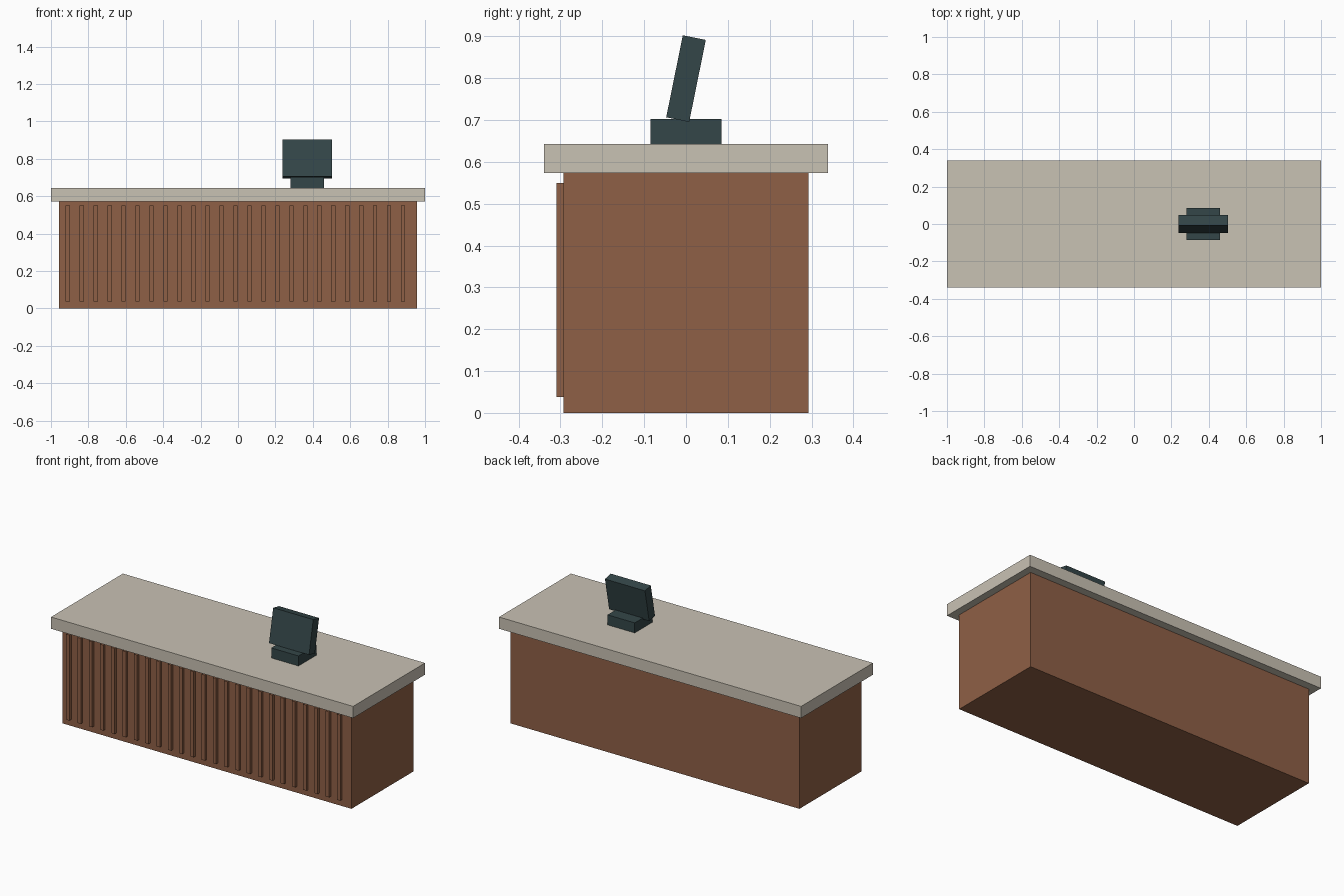
import bpy
from mathutils import Matrix, Vector

if "Cube" in bpy.data.objects:
    bpy.data.objects.remove(bpy.data.objects["Cube"])


def material(name, rgb):
    m = bpy.data.materials.new(name)
    m.diffuse_color = (*rgb, 1.0)
    m.use_nodes = True
    m.node_tree.nodes["Principled BSDF"].inputs["Base Color"].default_value = m.diffuse_color
    return m


wood = material("brown_wood", (0.275, 0.117, 0.061))
stone = material("pale_stone", (0.584, 0.539, 0.456))
dark = material("dark_slate", (0.034, 0.061, 0.065))


def box(name, centre, size, mat, tilt=0.0):
    """Box of the given size, optionally tilted about the x axis."""
    bpy.ops.mesh.primitive_cube_add(size=1)
    ob = bpy.context.object
    ob.name = name
    ob.data.transform(Matrix.Diagonal(Vector((*size, 1.0))))
    ob.location = centre
    ob.rotation_euler.x = tilt
    ob.data.materials.append(mat)
    return ob


# Counter body and overhanging top
box("counter_body", (0, 0, 0.287), (1.912, 0.585, 0.574), wood)
box("counter_top", (0, 0, 0.608), (2.0, 0.68, 0.07), stone)

# Row of vertical slats on the front
for i in range(25):
    box(f"front_slat_{i + 1}", (-0.91 + i * 0.0747, -0.2985, 0.294),
        (0.022, 0.021, 0.512), wood)

# Till: base block and leaning screen
box("till_base", (0.37, 0, 0.673), (0.18, 0.17, 0.06), dark)
box("till_screen", (0.371, 0, 0.799), (0.265, 0.056, 0.2), dark, tilt=-0.2)
